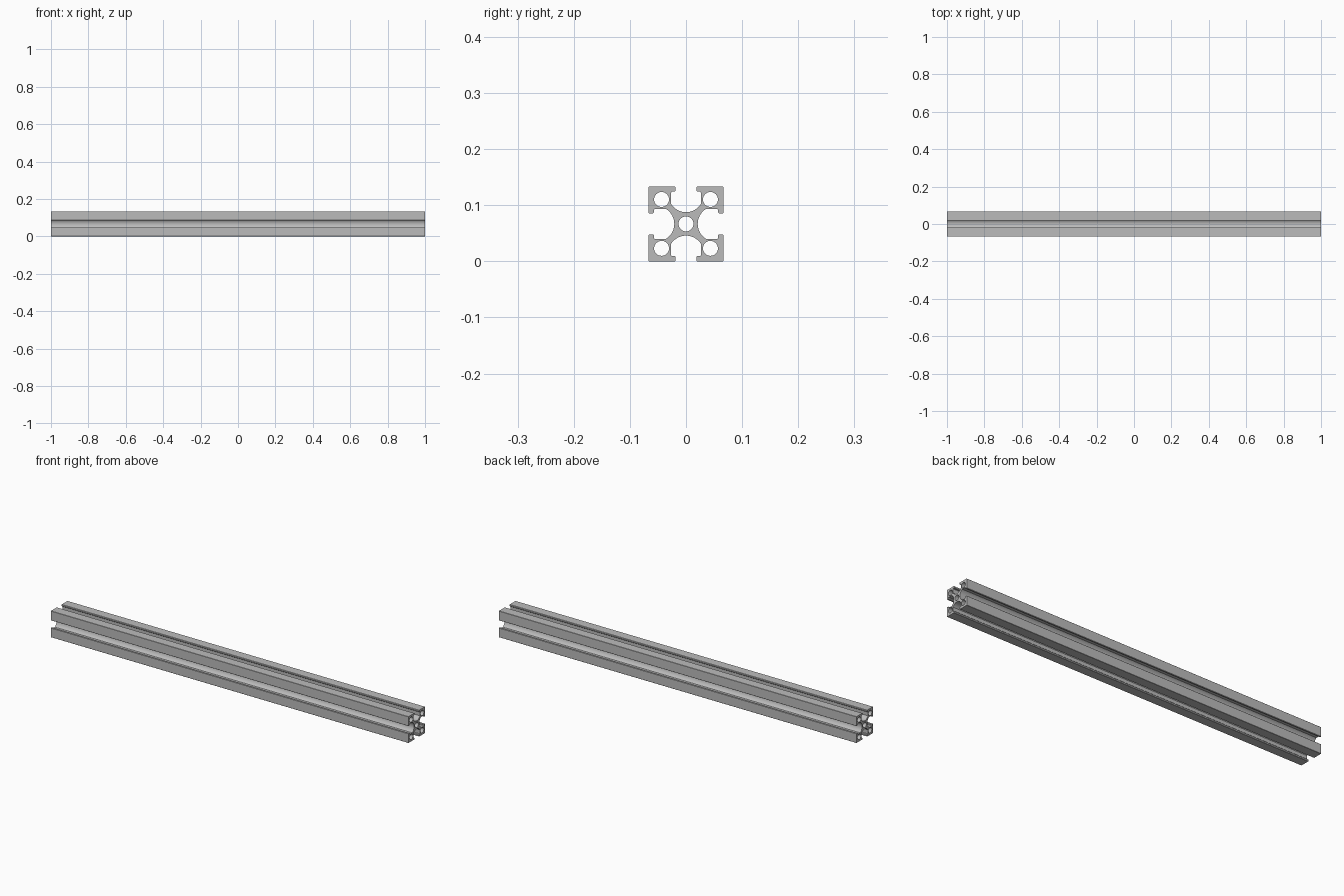
import bpy, math

if "Cube" in bpy.data.objects:
    bpy.data.objects.remove(bpy.data.objects["Cube"])

MM = 2.0 / 450          # profile is drawn in mm: 30 x 30, 450 long
HALF = 15.0


def rotate(p, quarter):
    c, s = [(1, 0), (0, 1), (-1, 0), (0, -1)][quarter]
    return (p[0] * c - p[1] * s, p[0] * s + p[1] * c)


def slot_side():
    """Half lip and undercut, rounded slot floor, then the mirrored half."""
    half = [(14.75, HALF), (4.5, HALF), (4.2, 14.7), (4.2, 13.3), (4.5, 12.9),
            (5.7, 12.9), (6.0, 12.6), (6.0, 8.0)]
    floor_z, chord, top = 4.7, 6.0, 8.0
    sag = top - floor_z
    r = (chord ** 2 + sag ** 2) / (2 * sag)
    a = math.asin(chord / r)
    arc = [(r * math.sin(a * t / 8), floor_z + r - r * math.cos(a * t / 8))
           for t in range(7, -8, -1)]
    return half + arc + [(-x, y) for x, y in reversed(half)]


def circle(cx, cy, r, n=32):
    return [(cx + r * math.cos(2 * math.pi * i / n),
             cy + r * math.sin(2 * math.pi * i / n)) for i in range(n)]


# Outline from four turned sides, plus centre and corner bores
side = slot_side()
loops = [[rotate(p, q) for q in range(4) for p in side], circle(0, 0, 3.0)]
loops += [circle(sx * 9.8, sy * 9.8, 3.0) for sx in (-1, 1) for sy in (-1, 1)]

# Filled 2D curve extruded along the length
curve = bpy.data.curves.new("slotted_bar", 'CURVE')
curve.dimensions = '2D'
curve.fill_mode = 'BOTH'
curve.extrude = 1.0
for pts in loops:
    spline = curve.splines.new('POLY')
    spline.points.add(len(pts) - 1)
    for point, (x, y) in zip(spline.points, pts):
        point.co = (x * MM, y * MM, 0, 1)
    spline.use_cyclic_u = True

bar = bpy.data.objects.new("slotted_bar", curve)
bpy.context.collection.objects.link(bar)
bar.rotation_euler = (math.pi / 2, 0, math.pi / 2)
bar.location.z = HALF * MM

bpy.context.view_layer.objects.active = bar
bar.select_set(True)
bpy.ops.object.convert(target='MESH')
bar = bpy.context.object

# Weld the end caps to the walls
bpy.ops.object.mode_set(mode='EDIT')
bpy.ops.mesh.select_all(action='SELECT')
bpy.ops.mesh.remove_doubles(threshold=0.00005)
bpy.ops.mesh.normals_make_consistent(inside=False)
bpy.ops.object.mode_set(mode='OBJECT')
bpy.ops.object.shade_smooth_by_angle(angle=math.radians(30))

# Plain aluminium grey
grey = bpy.data.materials.new("aluminium_grey")
grey.diffuse_color = (0.5, 0.5, 0.5, 1)
grey.use_nodes = True
grey.node_tree.nodes["Principled BSDF"].inputs["Base Color"].default_value = grey.diffuse_color
bar.data.materials.clear()
bar.data.materials.append(grey)
